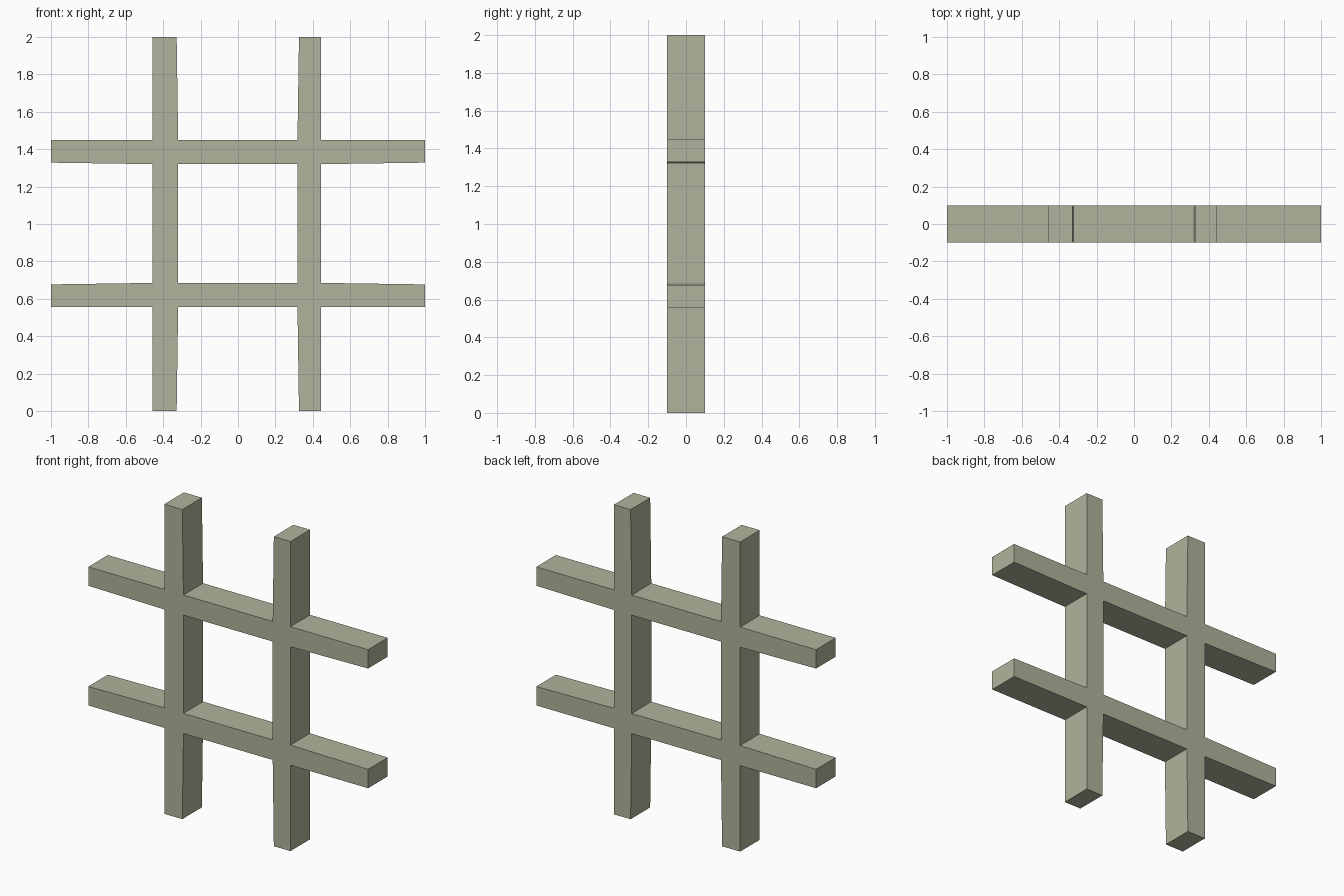
import bpy
import bmesh

cube = bpy.data.objects.get("Cube")
if cube:
    bpy.data.objects.remove(cube, do_unlink=True)

# Single sage-grey colour
sage = bpy.data.materials.new("sage_grey")
sage.use_nodes = True
colour = (0.434, 0.456, 0.328, 1.0)
sage.diffuse_color = colour
sage.node_tree.nodes["Principled BSDF"].inputs["Base Color"].default_value = colour

# Edge lines of the posts (x) and rails (z)
XS = [-1.0, -0.457, -0.32, 0.318, 0.445, 1.0]
ZS = [0.0, 0.555, 0.685, 1.32, 1.45, 2.0]
HALF_DEPTH = 0.1
TAPER = 0.008
LAST = len(XS) - 1
INNER = {2: -1, 3: 1}   # inner edges drift outward at the free ends


def corner(i, j):
    """Front-plane corner, with the inner edges tapered at the bar tips."""
    x, z = XS[i], ZS[j]
    if j in (0, LAST):
        x += TAPER * INNER.get(i, 0)
    if i in (0, LAST):
        z += TAPER * INNER.get(j, 0)
    return x, -HALF_DEPTH, z


# Crossed outline: keep only the cells that lie on a post or a rail
bm = bmesh.new()
verts = {}


def vert(i, j):
    if (i, j) not in verts:
        verts[i, j] = bm.verts.new(corner(i, j))
    return verts[i, j]


for i in range(LAST):
    for j in range(LAST):
        if i in (1, 3) or j in (1, 3):
            bm.faces.new([vert(i, j), vert(i + 1, j),
                          vert(i + 1, j + 1), vert(i, j + 1)])

# Extrude to full thickness
extruded = bmesh.ops.extrude_face_region(bm, geom=bm.faces[:], use_keep_orig=True)
back = [g for g in extruded["geom"] if isinstance(g, bmesh.types.BMVert)]
bmesh.ops.translate(bm, verts=back, vec=(0, 2 * HALF_DEPTH, 0))
bmesh.ops.recalc_face_normals(bm, faces=bm.faces[:])

mesh = bpy.data.meshes.new("crossed_bars")
bm.to_mesh(mesh)
bm.free()
mesh.materials.append(sage)
bars = bpy.data.objects.new("crossed_bars", mesh)
bpy.context.collection.objects.link(bars)
